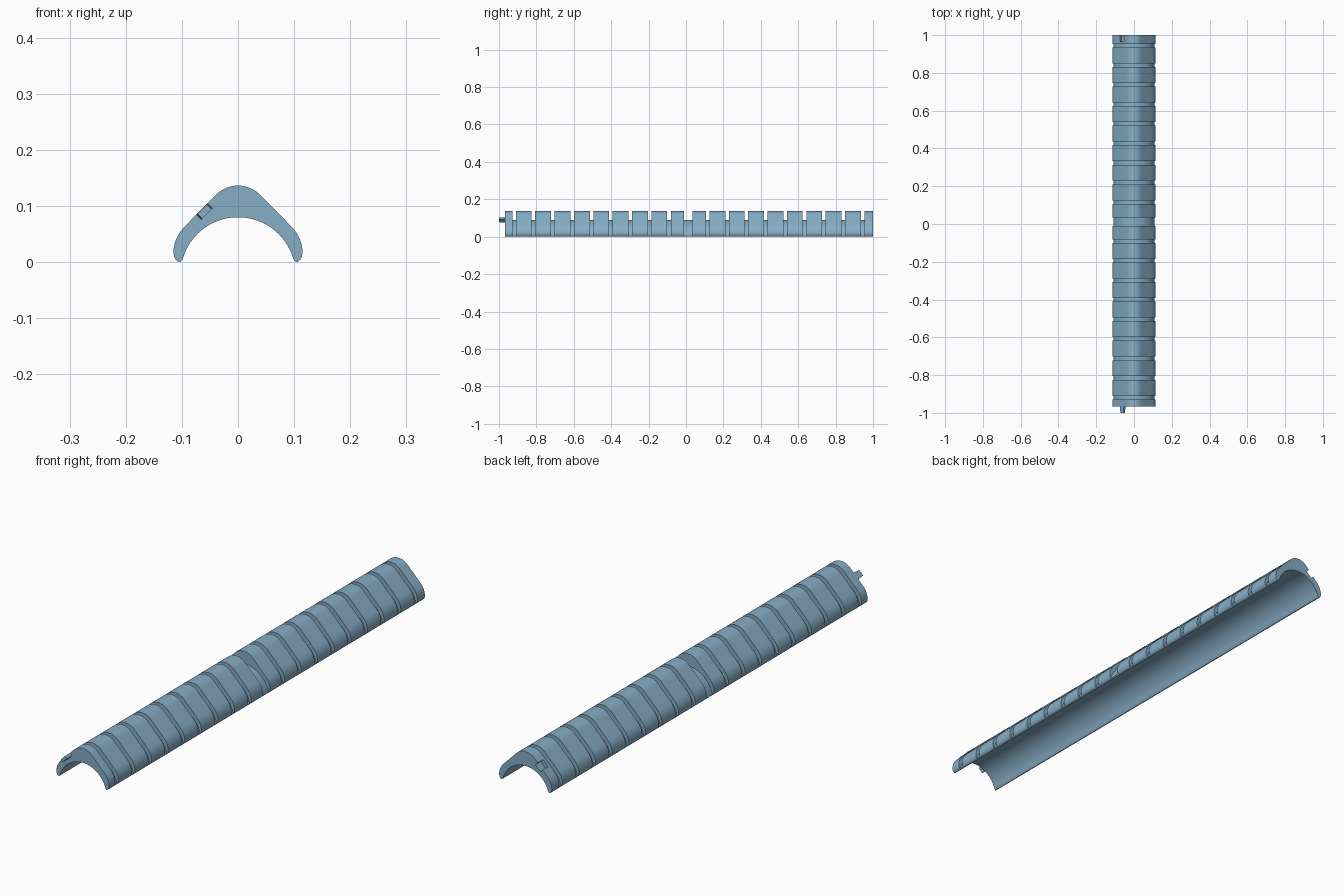
import bpy, bmesh, math
from mathutils import Matrix

if "Cube" in bpy.data.objects:
    bpy.data.objects.remove(bpy.data.objects["Cube"])

BACK, FRONT = 1.0, -0.967
PITCH, MID = 0.1035, 0.0125          # groove spacing and middle groove position
CZ, R_IN, R_FLOOR = -0.0225, 0.1025, 0.112   # bore centre height, bore and groove floor radii

blue = bpy.data.materials.new("steel blue")
blue.diffuse_color = (0.24, 0.42, 0.56, 1)
blue.use_nodes = True
blue.node_tree.nodes["Principled BSDF"].inputs["Base Color"].default_value = blue.diffuse_color


def arc(cx, cz, r, a0, a1, n):
    """Points on an arc, angles in degrees from +x."""
    angles = [math.radians(a0 + (a1 - a0) * i / n) for i in range(n + 1)]
    return [(cx + r * math.cos(a), cz + r * math.sin(a)) for a in angles]


def finish(name, bm):
    bmesh.ops.recalc_face_normals(bm, faces=bm.faces)
    mesh = bpy.data.meshes.new(name)
    bm.to_mesh(mesh)
    bm.free()
    mesh.materials.append(blue)
    obj = bpy.data.objects.new(name, mesh)
    bpy.context.collection.objects.link(obj)
    return obj


def slope_box(name, along, deep, y0, y1, out=0.0, taper=1.0):
    """Box lying on the left 45 degree slope, sunk by deep and raised by out."""
    bm = bmesh.new()
    bmesh.ops.create_cube(bm, size=1)
    for v in bm.verts:
        if v.co.y < 0:
            v.co.x *= taper
    bmesh.ops.scale(bm, vec=(along, y1 - y0, deep + out), verts=bm.verts)
    bmesh.ops.translate(bm, vec=(0, (y0 + y1) / 2, (out - deep) / 2), verts=bm.verts)
    bmesh.ops.rotate(bm, cent=(0, 0, 0), matrix=Matrix.Rotation(-math.pi / 4, 3, 'Y'), verts=bm.verts)
    bmesh.ops.translate(bm, vec=(-0.0640, 0, 0.0945), verts=bm.verts)
    return finish(name, bm)


# Outer half profile: rounded foot, bulging side, 45 degree slope, rounded crest
foot = [(0.1005, 0.003), (0.103, 0.0), (0.107, 0.001), (0.1105, 0.004), (0.1135, 0.009)]
half = foot + arc(0.05, 0.0165, 0.065, 0, 45, 8)
half += [(0.0815, 0.0775), (0.0675, 0.0915), (0.0535, 0.1055)]
half += arc(0, 0.0816, 0.055, 45, 90, 8)
outer = half + [(-x, z) for x, z in reversed(half[:-1])]
end = math.degrees(math.asin((0.008 - CZ) / R_IN))
inner = arc(0, CZ, R_IN, 180 - end, end, 36)


def floored(p):
    """Pull a profile point in to the groove floor radius."""
    r = math.hypot(p[0], p[1] - CZ)
    k = min(1, R_FLOOR / r)
    return (p[0] * k, CZ + (p[1] - CZ) * k)


full = outer + inner
groove = [floored(p) for p in outer] + inner

# Ridged cover: profile lofted along y, stepping down at every groove
sections = [(FRONT, full)]
for k in range(-9, 10):
    c, w = MID + PITCH * k, 0.023 if k == 0 else 0.0095
    sections += [(c - w, full), (c - w, groove), (c + w, groove), (c + w, full)]
sections.append((BACK, full))

bm = bmesh.new()
rings = [[bm.verts.new((x, y, z)) for x, z in prof] for y, prof in sections]
n = len(full)
for a, b in zip(rings, rings[1:]):
    for i in range(n):
        j = (i + 1) % n
        bm.faces.new((a[i], a[j], b[j], b[i]))
bm.faces.new(rings[0])
bm.faces.new(rings[-1])
bmesh.ops.remove_doubles(bm, verts=bm.verts, dist=1e-5)
cover = finish("ridged_cover", bm)

# Locating slot at the back end
cutter = slope_box("slot_cutter", 0.031, 0.014, BACK - 0.034, BACK + 0.02, out=0.02)
cutter.hide_render = True
cutter.hide_viewport = True
cut = cover.modifiers.new("slot", 'BOOLEAN')
cut.operation, cut.solver, cut.object = 'DIFFERENCE', 'EXACT', cutter

# Locating tab at the front end
tab = slope_box("locating_tab", 0.028, 0.012, -1.0, FRONT + 0.001, taper=0.85)

# Smooth curved surfaces, keep step edges sharp
bpy.context.view_layer.objects.active = cover
cover.select_set(True)
bpy.ops.object.shade_smooth_by_angle(angle=math.radians(30))
